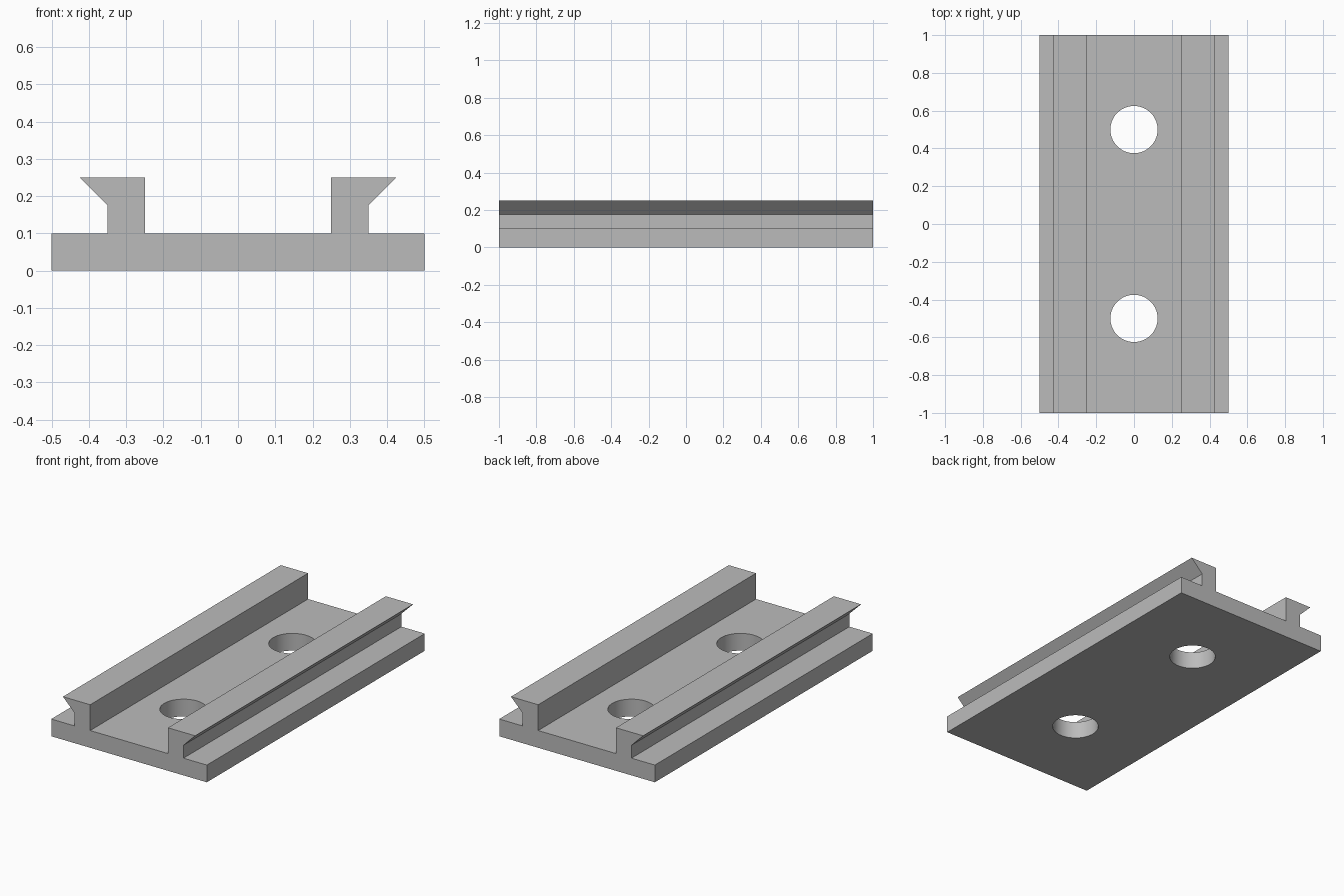
import bpy
import bmesh
import math

if "Cube" in bpy.data.objects:
    bpy.data.objects.remove(bpy.data.objects["Cube"], do_unlink=True)

# Single grey material
grey = bpy.data.materials.new("plain grey")
grey.use_nodes = True
color = (0.5, 0.5, 0.5, 1)
grey.diffuse_color = color
grey.node_tree.nodes["Principled BSDF"].inputs["Base Color"].default_value = color


def add_object(name, bm):
    mesh = bpy.data.meshes.new(name)
    bmesh.ops.recalc_face_normals(bm, faces=bm.faces)
    bm.to_mesh(mesh)
    bm.free()
    mesh.materials.append(grey)
    obj = bpy.data.objects.new(name, mesh)
    bpy.context.collection.objects.link(obj)
    return obj


# Plate with two undercut rails: half profile, mirrored, extruded front to back
half = [(0.5, 0), (0.5, 0.1), (0.35, 0.1), (0.35, 0.175),
        (0.425, 0.25), (0.25, 0.25), (0.25, 0.1)]
profile = half + [(-x, z) for x, z in reversed(half)]
bm = bmesh.new()
face = bm.faces.new([bm.verts.new((x, -1, z)) for x, z in profile])
extruded = bmesh.ops.extrude_face_region(bm, geom=[face])["geom"]
bmesh.ops.translate(bm, vec=(0, 2, 0),
                    verts=[v for v in extruded if isinstance(v, bmesh.types.BMVert)])
plate = add_object("railed_plate", bm)

# Two round through holes
bpy.context.view_layer.objects.active = plate
for name, y in (("front_hole_cutter", -0.5), ("back_hole_cutter", 0.5)):
    bm = bmesh.new()
    bmesh.ops.create_cone(bm, cap_ends=True, segments=64,
                          radius1=0.125, radius2=0.125, depth=0.4)
    bmesh.ops.translate(bm, vec=(0, y, 0.05), verts=bm.verts)
    cutter = add_object(name, bm)
    cutter.hide_render = True
    cut = plate.modifiers.new(name, 'BOOLEAN')
    cut.operation = 'DIFFERENCE'
    cut.solver = 'EXACT'
    cut.object = cutter
    bpy.ops.object.modifier_apply(modifier=cut.name)
    bpy.data.objects.remove(cutter, do_unlink=True)

# Smooth hole walls, sharp edges elsewhere
bpy.ops.object.select_all(action='DESELECT')
plate.select_set(True)
bpy.ops.object.shade_smooth_by_angle(angle=math.radians(30))
